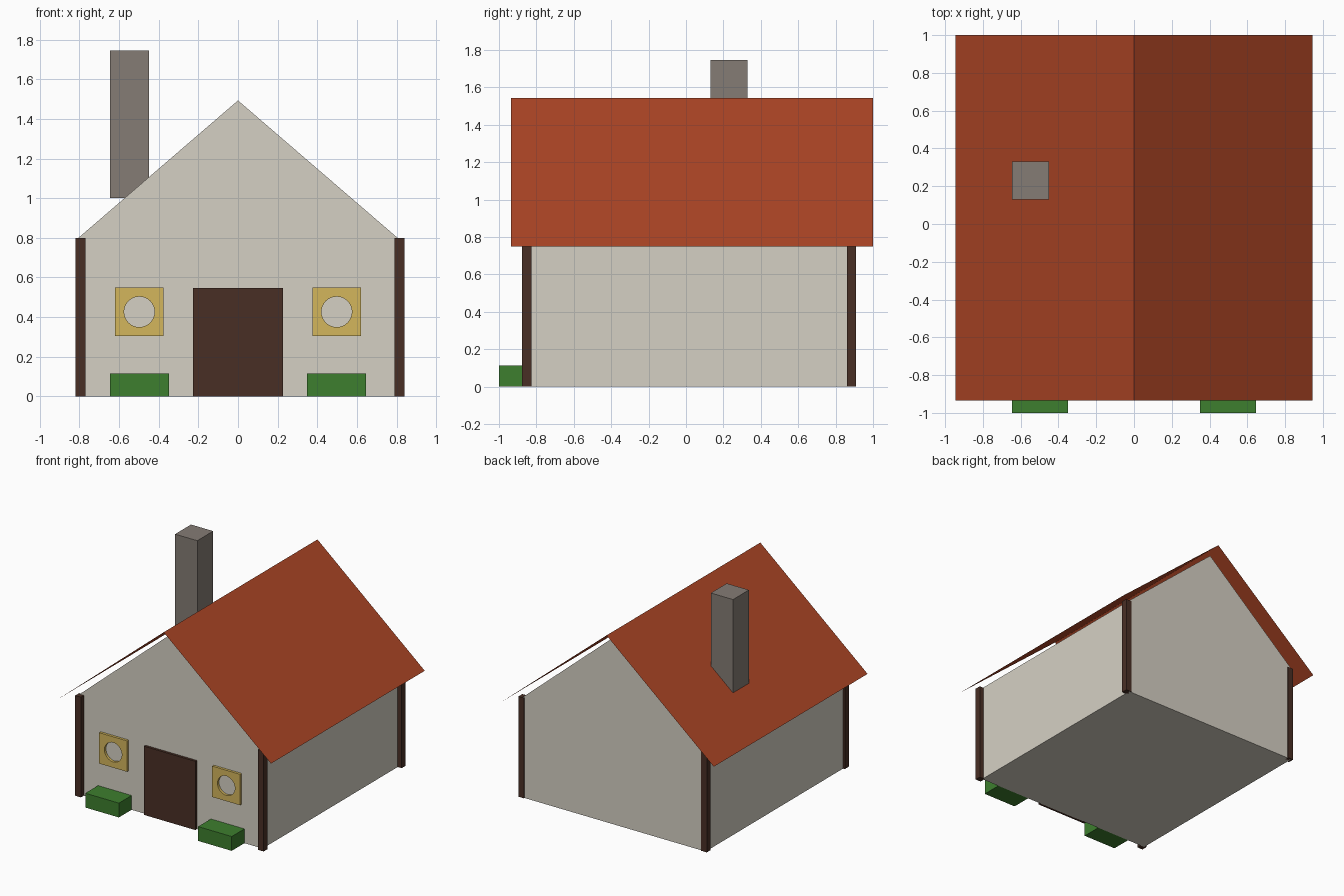
import bpy, bmesh, math

if "Cube" in bpy.data.objects:
    bpy.data.objects.remove(bpy.data.objects["Cube"])


def lin(c):
    c /= 255
    return c / 12.92 if c < 0.04045 else ((c + 0.055) / 1.055) ** 2.4


def material(name, r, g, b):
    m = bpy.data.materials.new(name)
    m.diffuse_color = (lin(r), lin(g), lin(b), 1)
    m.use_nodes = True
    m.node_tree.nodes["Principled BSDF"].inputs["Base Color"].default_value = m.diffuse_color
    return m


CREAM = material("cream_plaster", 213, 208, 196)
RED = material("red_roof", 172, 69, 37)
BROWN = material("dark_brown_wood", 73, 47, 37)
YELLOW = material("yellow_frame", 212, 182, 92)
GREEN = material("green_leaves", 61, 126, 46)
GREY = material("grey_stone", 133, 124, 117)


def finish(name, bm, mat):
    me = bpy.data.meshes.new(name)
    bm.normal_update()
    bm.to_mesh(me)
    bm.free()
    me.materials.append(mat)
    ob = bpy.data.objects.new(name, me)
    bpy.context.collection.objects.link(ob)
    return ob


def prism(name, profile, y0, y1, mat):
    """Extrude an x-z outline from y0 to y1."""
    bm = bmesh.new()
    face = bm.faces.new([bm.verts.new((x, y0, z)) for x, z in profile])
    ext = bmesh.ops.extrude_face_region(bm, geom=[face], use_keep_orig=True)
    verts = [v for v in ext["geom"] if isinstance(v, bmesh.types.BMVert)]
    bmesh.ops.translate(bm, verts=verts, vec=(0, y1 - y0, 0))
    bmesh.ops.recalc_face_normals(bm, faces=bm.faces[:])
    return finish(name, bm, mat)


def box(name, x0, x1, y0, y1, z0, z1, mat):
    return prism(name, [(x0, z0), (x1, z0), (x1, z1), (x0, z1)], y0, y1, mat)


FRONT, BACK = -0.84, 0.903

# House body with gables
prism("house_walls", [(-0.805, 0), (0.805, 0), (0.805, 0.8), (0, 1.493), (-0.805, 0.8)],
      FRONT, BACK, CREAM)

# Thin roof: two single-sheet slopes
bm = bmesh.new()
rows = [[bm.verts.new((x, y, z)) for y in (-0.935, 1.0)]
        for x, z in ((-0.945, 0.75), (0, 1.543), (0.945, 0.75))]
for a, b in zip(rows, rows[1:]):
    bm.faces.new((a[0], b[0], b[1], a[1]))
finish("roof", bm, RED)

# Corner posts
for sx, x in (("left", -0.82), ("right", 0.79)):
    for sy, y in (("front", -0.877), ("back", 0.86)):
        box(f"{sy}_{sx}_post", x, x + 0.05, y, y + 0.05, 0, 0.798, BROWN)

# Door and chimney
box("door", -0.226, 0.226, FRONT - 0.02, FRONT + 0.01, 0, 0.547, BROWN)
box("chimney", -0.645, -0.45, 0.13, 0.33, 1.0, 1.745, GREY)


def window(name, cx, cz, half, radius, y0, y1, n=32):
    """Square frame with a round opening."""
    bm = bmesh.new()
    loops = []
    for y, is_round in ((y1, False), (y0, False), (y0, True), (y1, True)):
        loop = []
        for i in range(n):
            c, s = math.cos(2 * math.pi * i / n), math.sin(2 * math.pi * i / n)
            k = radius if is_round else half / max(abs(c), abs(s))
            loop.append(bm.verts.new((cx + k * c, y, cz + k * s)))
        loops.append(loop)
    for a, b in zip(loops, loops[1:] + loops[:1]):
        for i in range(n):
            j = (i + 1) % n
            bm.faces.new((a[i], a[j], b[j], b[i]))
    bmesh.ops.recalc_face_normals(bm, faces=bm.faces[:])
    finish(name, bm, YELLOW)


# Windows and bushes on both sides of the door
for side, s in (("left", -1), ("right", 1)):
    window(f"{side}_window", s * 0.498, 0.426, 0.123, 0.077, FRONT - 0.02, FRONT)
    cx = s * 0.497
    box(f"{side}_bush", cx - 0.148, cx + 0.148, -1.0, FRONT, 0, 0.114, GREEN)
